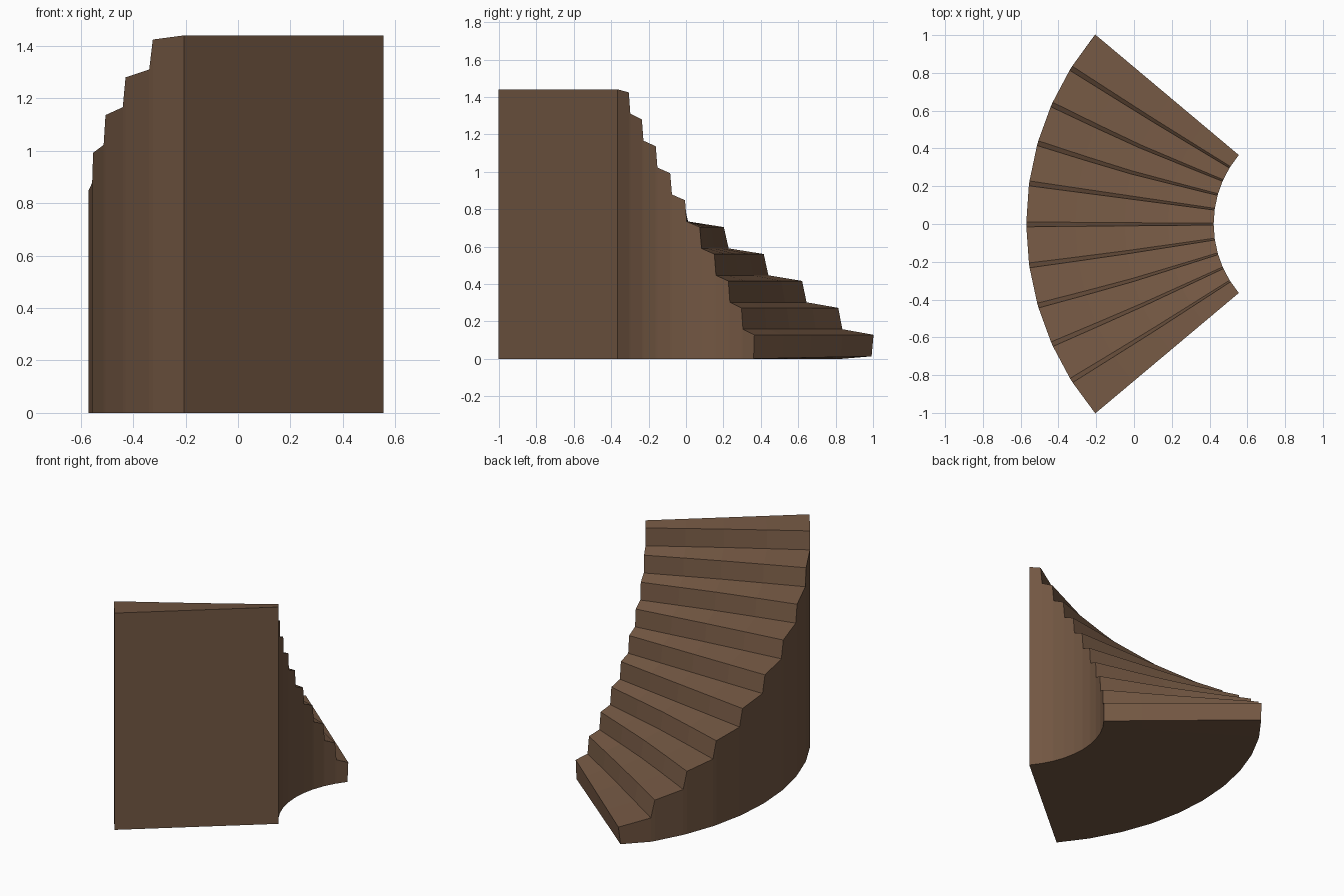
import bpy, bmesh
from math import sin, cos, radians

if "Cube" in bpy.data.objects:
    bpy.data.objects.remove(bpy.data.objects["Cube"])

CX = 0.99                       # axis of the curved flight
RADII = (0.568, 0.81, 1.04, 1.30, 1.56)
STEPS, RISE, TURN = 10, 0.144, 8.0
# slight worn waviness of each riser line towards the middle of the tread (degrees)
WAVE = (0, -0.2, -0.7, -0.7, 0, 0, -0.2, -0.5, -0.3, -0.2, 0)
BEND = (0, 0.7, 1, 0.5, 0)


def point(r, deg, z):
    a = radians(deg)
    return (CX - r * cos(a), r * sin(a), z)


# stepped profile: (angle, height, step line), treads tilt, risers lean back
profile = []
for i in range(STEPS):
    front = 40 - TURN * i - (0.55 if i else 0)
    last = i == STEPS - 1
    back = 40 - TURN * (i + 1) + (0 if last else 0.4)
    top = RISE * (i + 1)
    profile.append((front, top - 0.016, i))
    profile.append((back, top + (0 if last else 0.014), i + 1))

# solid curved stair body
bm = bmesh.new()
tops, bases = [], []
for n, (deg, z, line) in enumerate(profile):
    t_row, b_row = [], []
    for j, r in enumerate(RADII):
        d = deg + WAVE[line] * BEND[j]
        t_row.append(bm.verts.new(point(r, d, z)))
        # the first riser is undercut and its outer toe is slightly lifted
        b_deg, b_z = (d - 0.5, 0.013 * j / 4) if n == 0 else (d, 0)
        b_row.append(bm.verts.new(point(r, b_deg, b_z)))
    tops.append(t_row)
    bases.append(b_row)

for n in range(len(profile) - 1):
    t0, t1, b0, b1 = tops[n], tops[n + 1], bases[n], bases[n + 1]
    for j in range(len(RADII) - 1):
        bm.faces.new((t0[j], t0[j + 1], t1[j + 1], t1[j]))
        bm.faces.new((b0[j], b1[j], b1[j + 1], b0[j + 1]))
    for j in (0, -1):           # inner and outer walls
        bm.faces.new((t0[j], t1[j], b1[j], b0[j]))
for n in (0, -1):               # first riser and tall end wall
    for j in range(len(RADII) - 1):
        bm.faces.new((tops[n][j], bases[n][j], bases[n][j + 1], tops[n][j + 1]))
bmesh.ops.recalc_face_normals(bm, faces=bm.faces)

mesh = bpy.data.meshes.new("curved_staircase")
bm.to_mesh(mesh)
bm.free()
stairs = bpy.data.objects.new("curved_staircase", mesh)
bpy.context.collection.objects.link(stairs)

# brown timber
wood = bpy.data.materials.new("brown_wood")
wood.diffuse_color = (0.17, 0.095, 0.055, 1)
wood.use_nodes = True
wood.node_tree.nodes["Principled BSDF"].inputs["Base Color"].default_value = wood.diffuse_color
mesh.materials.append(wood)
